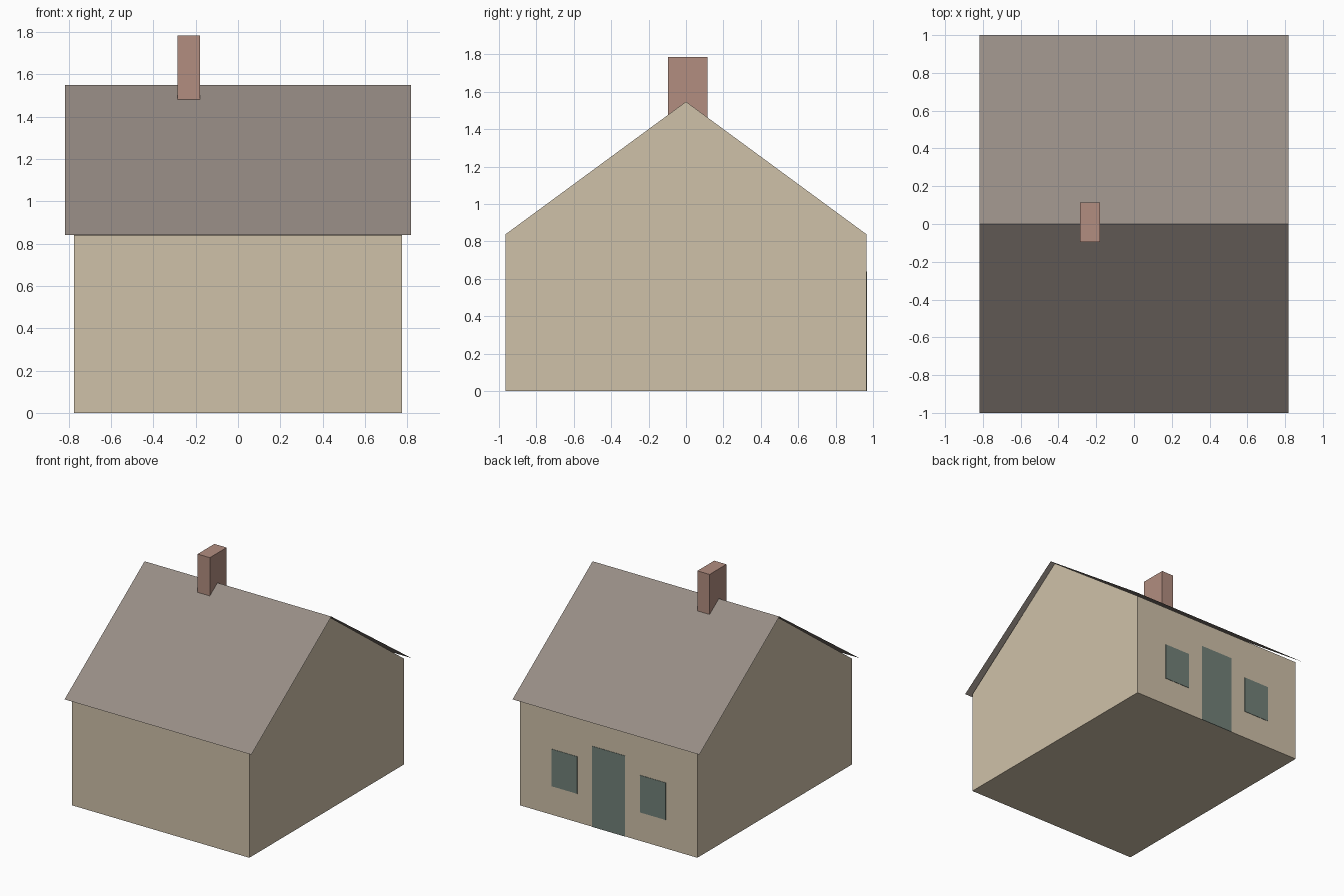
import bpy

if "Cube" in bpy.data.objects:
    bpy.data.objects.remove(bpy.data.objects["Cube"], do_unlink=True)


def material(name, *rgb):
    """Flat material from 0-255 sRGB values, stored as linear."""
    lin = [((c / 255 + 0.055) / 1.055) ** 2.4 for c in rgb] + [1.0]
    m = bpy.data.materials.new(name)
    m.use_nodes = True
    m.diffuse_color = lin
    m.node_tree.nodes["Principled BSDF"].inputs["Base Color"].default_value = lin
    return m


def add(name, verts, faces, mat):
    mesh = bpy.data.meshes.new(name)
    mesh.from_pydata(verts, [], faces)
    mesh.materials.append(mat)
    ob = bpy.data.objects.new(name, mesh)
    bpy.context.collection.objects.link(ob)
    return ob


def extrude_x(name, profile, x0, x1, mat, closed=True):
    """Sweep a (y, z) profile along x; closed profiles get end caps."""
    n = len(profile)
    verts = [(x, y, z) for x in (x0, x1) for y, z in profile]
    faces = [(i, (i + 1) % n, n + (i + 1) % n, n + i)
             for i in range(n if closed else n - 1)]
    if closed:
        faces = [f[::-1] for f in faces]
        faces += [tuple(range(n)), tuple(range(2 * n - 1, n - 1, -1))]
    return add(name, verts, faces, mat)


def box_profile(y0, y1, z0, z1):
    return [(y0, z0), (y0, z1), (y1, z1), (y1, z0)]


plaster = material("beige plaster", 207, 193, 169)
slate = material("grey brown roofing", 151, 141, 133)
brick = material("dusty red brick", 178, 141, 128)
paint = material("grey green paint", 114, 129, 121)

HALF_X, HALF_Y, EAVE, RIDGE = 0.775, 0.965, 0.838, 1.55

# Gabled body
extrude_x("house_walls",
          [(-HALF_Y, 0), (-HALF_Y, EAVE), (0, RIDGE - 0.003), (HALF_Y, EAVE), (HALF_Y, 0)],
          -HALF_X, HALF_X, plaster)

# Sheet roof overhanging on all sides, normals up
roof = extrude_x("roof", [(1, 0.84), (0, RIDGE), (-1, 0.84)], -0.817, 0.817, slate, closed=False)
if roof.data.polygons[0].normal.z < 0:
    roof.data.flip_normals()

# Chimney straddling the ridge
extrude_x("chimney", box_profile(-0.095, 0.115, 1.44, 1.785), -0.287, -0.18, brick)

# Door and windows as thin plates on the back wall
for name, x, half, z0, z1 in (("door", 0, 0.143, 0, 0.638),
                              ("left_window", 0.387, 0.113, 0.226, 0.52),
                              ("right_window", -0.387, 0.113, 0.226, 0.52)):
    extrude_x(name, box_profile(HALF_Y - 0.002, HALF_Y + 0.003, z0, z1), x - half, x + half, paint)
